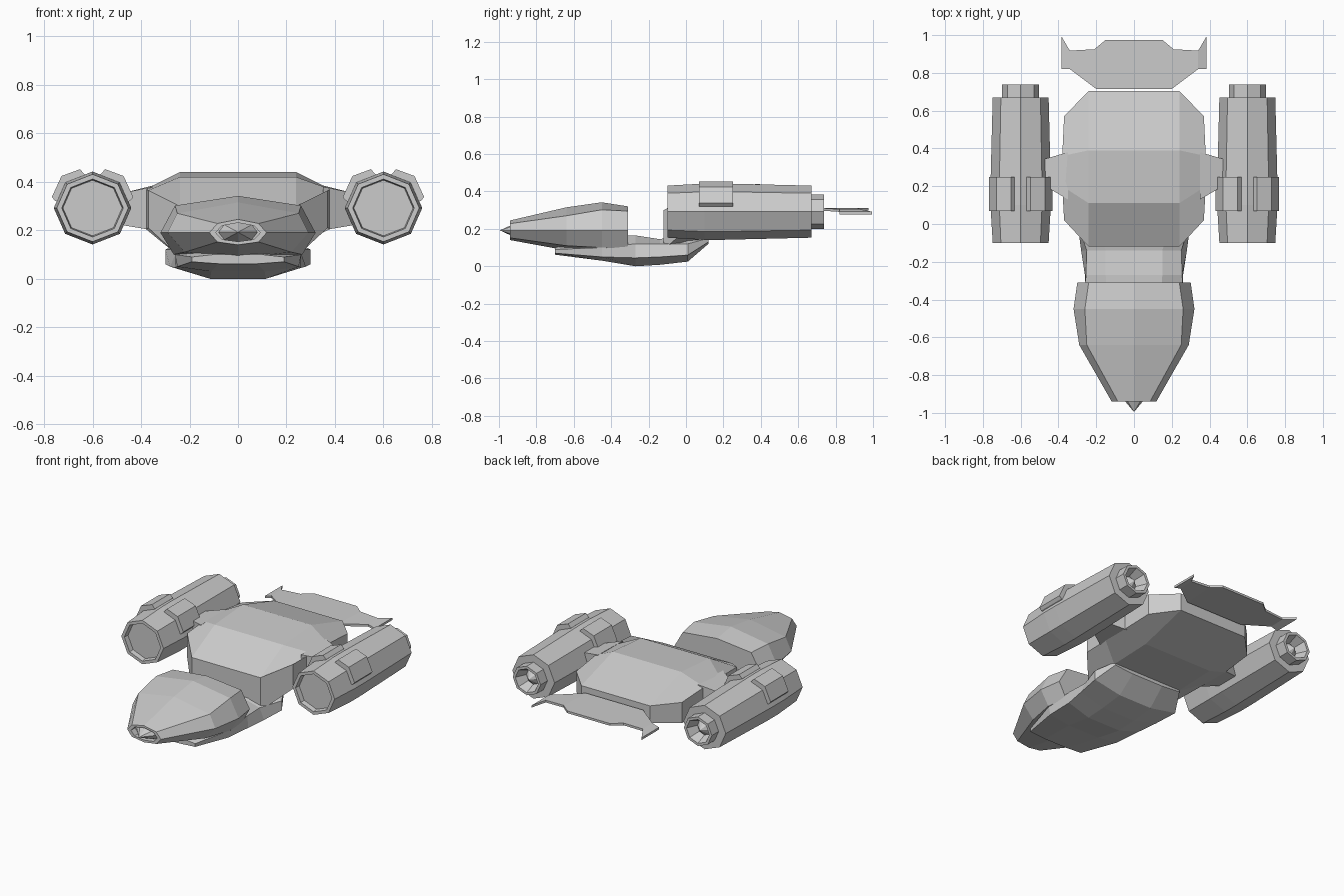
import bpy, bmesh, math

if "Cube" in bpy.data.objects:
    bpy.data.objects.remove(bpy.data.objects["Cube"])


def finish(name, bm):
    bmesh.ops.remove_doubles(bm, verts=bm.verts, dist=0.0005)
    bmesh.ops.dissolve_degenerate(bm, edges=bm.edges, dist=0.0005)
    bmesh.ops.recalc_face_normals(bm, faces=bm.faces)
    me = bpy.data.meshes.new(name)
    bm.to_mesh(me)
    bm.free()
    ob = bpy.data.objects.new(name, me)
    bpy.context.collection.objects.link(ob)
    return ob


def skin(bm, rings):
    for a, b in zip(rings, rings[1:]):
        n = len(a)
        for i in range(n):
            j = (i + 1) % n
            bm.faces.new((a[i], a[j], b[j], b[i]))


def half_loft(name, stations, chamfer_caps=False):
    """Skin symmetric rings given as right-hand half profiles, top to bottom."""
    bm = bmesh.new()
    rings = []
    for half in stations:
        pts = list(half) + [(-x, y, z) for x, y, z in reversed(half)]
        rings.append([bm.verts.new(p) for p in pts])
    skin(bm, rings)
    for r in (rings[0], rings[-1]):
        n = len(r)
        if chamfer_caps:
            h = n // 2
            bm.faces.new((r[0], r[h - 1], r[h], r[n - 1]))
            bm.faces.new(r[:h])
            bm.faces.new(r[h:])
        else:
            for i in range(n // 2 - 1):
                bm.faces.new((r[i], r[i + 1], r[n - 2 - i], r[n - 1 - i]))
    return finish(name, bm)


def turned(name, profile, cx, cz, sides=8, sz=1.0):
    """Faceted body of revolution about a y-directed axis, profile = (y, r)."""
    bm = bmesh.new()
    rings = []
    for y, r in profile:
        rings.append([bm.verts.new((cx + r * math.cos(2 * math.pi * i / sides), y,
                                    cz + sz * r * math.sin(2 * math.pi * i / sides)))
                      for i in range(sides)])
    skin(bm, rings)
    return finish(name, bm)


def prism(name, a, b):
    """Solid between two matching polygons."""
    bm = bmesh.new()
    rings = [[bm.verts.new(p) for p in ring] for ring in (a, b)]
    skin(bm, rings)
    bm.faces.new(rings[0])
    bm.faces.new(rings[1])
    return finish(name, bm)


# main body: (top y, z), (side x, y, upper z, lower z), (belly y, z)
body = [((-.12, .30), (.37, .02, .365, .21), (-.12, .09)),
        ((.11, .42), (.38, .20, .37, .205), (.11, .14)),
        ((.39, .44), (.38, .36, .37, .205), (.39, .15)),
        ((.705, .345), (.37, .57, .35, .22), (.705, .235))]
half_loft("main_body",
          [[(.24, t[0], t[1]), (s[0], s[1], s[2]), (s[0], s[1], s[3]), (.24, b[0], b[1])]
           for t, s, b in body], chamfer_caps=True)

# forward cabin with recessed nose
nose = [(0, .245), (.085, .228), (.118, .19), (.085, .152), (0, .14)]
inner = [(x * .78, .192 + (z - .192) * .74) for x, z in nose]
cabin = [(-.90, inner), (-.94, inner), (-.94, nose),
         (-.64, [(0, .315), (.25, .27), (.29, .19), (.22, .11), (0, .085)]),
         (-.45, [(0, .342), (.26, .302), (.32, .19), (.265, .10), (0, .07)]),
         (-.31, [(0, .32), (.24, .295), (.30, .19), (.25, .095), (0, .085)])]
half_loft("cabin", [[(x, y, z) for x, z in p] for y, p in cabin])
turned("nose_cone", [(-.90, 0), (-.90, .08), (-.995, 0)], 0, .192, sz=.55)

# lower hull joining cabin to body
hull = [(-.70, [(.10, .10), (.19, .09), (.19, .07), (.08, .062)]),
        (-.45, [(.14, .16), (.26, .10), (.25, .05), (.11, .03)]),
        (-.27, [(.15, .165), (.255, .12), (.26, .045), (.115, 0)]),
        (-.14, [(.15, .145), (.25, .12), (.28, .05), (.115, .008)]),
        (.01, [(.20, .17), (.30, .12), (.30, .06), (.115, .025)]),
        (.12, [(.20, .17), (.24, .15), (.24, .13), (.11, .12)])]
half_loft("lower_hull", [[(x, y, z) for x, z in p] for y, p in hull])

# tail plane with swept, drooping tips
right = [(.15, .975, .312), (.21, .925, .312), (.34, .918, .307), (.385, .995, .292),
         (.385, .82, .292), (.34, .82, .305), (.20, .715, .312)]
bm = bmesh.new()
layers = []
for dz in (0, -.014):
    layers.append([[bm.verts.new((s * x, y, z + dz)) for x, y, z in right] for s in (1, -1)])
for r, l in layers:
    for side in (r, l):
        bm.faces.new((side[2], side[3], side[4], side[5]))
        bm.faces.new((side[1], side[2], side[5], side[6]))
    bm.faces.new((r[0], r[1], r[6], l[6], l[1], l[0]))
skin(bm, [r + l[::-1] for r, l in layers])
finish("tail_plane", bm)

# engines, collar pads and pylons on both sides
pod = [(-.07, 0), (-.07, .122), (-.10, .127), (-.10, .148), (.10, .160), (.20, .160),
       (.67, .148), (.67, .098), (.738, .098), (.738, .08), (.67, .05), (.67, 0)]
pad = [(.03, .12), (.032, .138), (.052, .16), (.128, .132), (.168, .045), (.155, .03),
       (.13, .02), (.09, .09)]
for s, tag in ((1, "right"), (-1, "left")):
    turned("engine_" + tag, pod, s * .6, .292, sz=.94)
    turned("exhaust_plug_" + tag, [(.67, .05), (.72, 0)], s * .6, .292)
    for d, where in ((1, "outer"), (-1, "inner")):
        ends = [[(s * (.6 + d * x), y, .292 + z) for x, z in pad] for y in (.07, .25)]
        prism("pad_%s_%s" % (where, tag), *ends)
    prism("pylon_" + tag,
          [(s * .35, .13, .38), (s * .35, .38, .385), (s * .35, .38, .20), (s * .35, .13, .20)],
          [(s * .47, .20, .355), (s * .47, .345, .355), (s * .47, .345, .22), (s * .47, .20, .22)])
